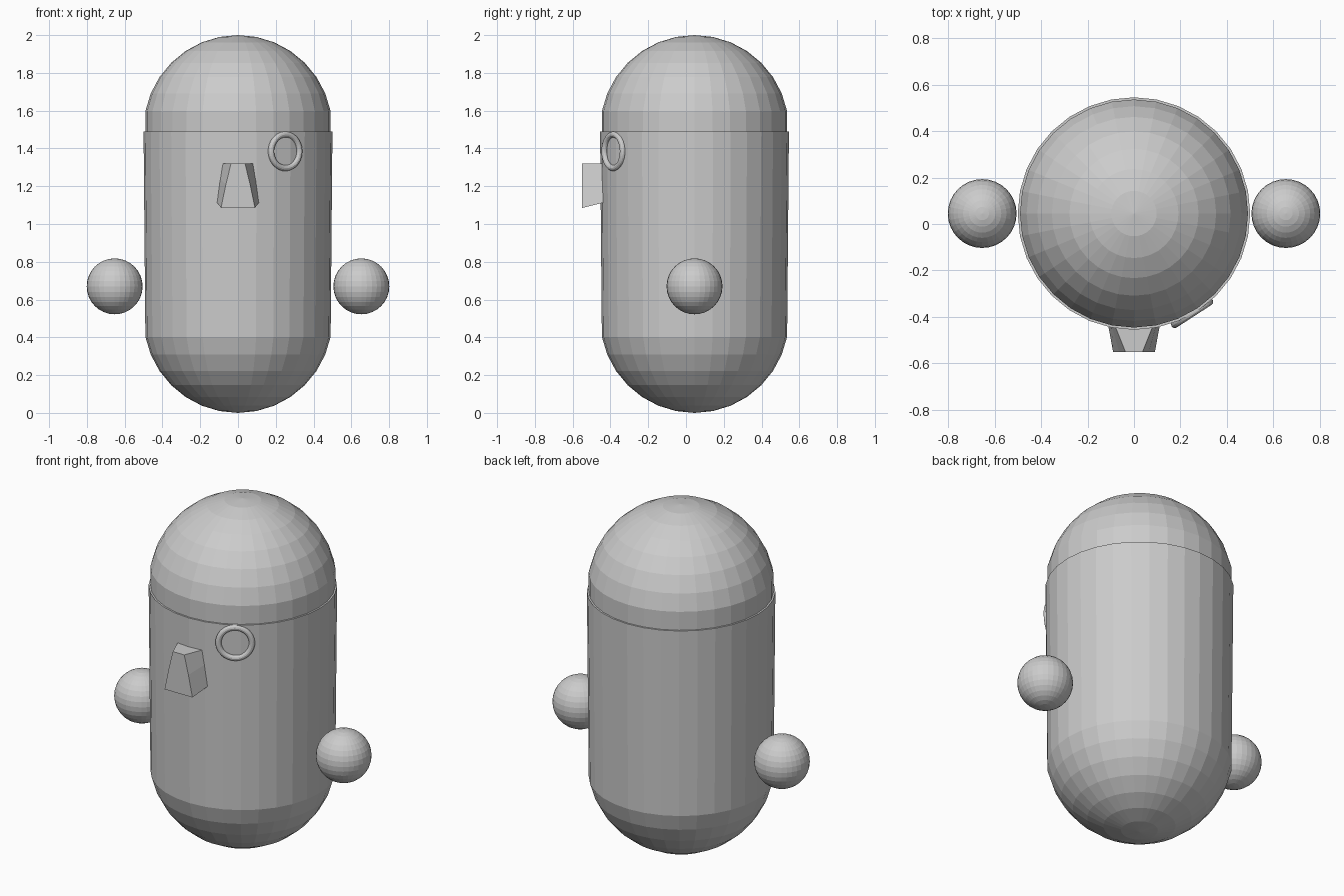
import bpy, bmesh, math
from mathutils import Matrix

if "Cube" in bpy.data.objects:
    bpy.data.objects.remove(bpy.data.objects["Cube"])

CY = 0.045          # body axis offset in y
R = 0.5
STEP = math.pi / 16

grey = bpy.data.materials.new("light_grey")
grey.diffuse_color = (0.6, 0.6, 0.6, 1)
grey.use_nodes = True
grey.node_tree.nodes["Principled BSDF"].inputs["Base Color"].default_value = grey.diffuse_color


def make(name, bm):
    bmesh.ops.recalc_face_normals(bm, faces=bm.faces)
    mesh = bpy.data.meshes.new(name)
    bm.to_mesh(mesh)
    bm.free()
    mesh.materials.append(grey)
    ob = bpy.data.objects.new(name, mesh)
    bpy.context.collection.objects.link(ob)
    return ob


def lathe(name, profile, n=32):
    """Revolve (radius, z) points about the body axis; radius 0 makes a pole."""
    bm = bmesh.new()
    rings = []
    for r, z in profile:
        if r < 1e-5:
            rings.append([bm.verts.new((0, CY, z))] * n)
        else:
            rings.append([bm.verts.new((r * math.cos(2 * math.pi * i / n),
                                        CY + r * math.sin(2 * math.pi * i / n), z))
                          for i in range(n)])
    for a, b in zip(rings, rings[1:]):
        for i in range(n):
            j = (i + 1) % n
            quad = list(dict.fromkeys((a[i], a[j], b[j], b[i])))
            bm.faces.new(quad)
    return make(name, bm)


# Rounded lower shell, flaring slightly up to its rim
arc = [(R * math.sin(k * STEP), R * math.cos(k * STEP)) for k in range(8)]
shell = [(r, 0.5 - h) for r, h in arc] + [(R, 1.49), (arc[-1][0] - 0.002, 1.49)]
lathe("body_shell", shell)

# Domed head, its straight wall tucked inside the shell
lathe("head_dome", [(r, 1.5 + h) for r, h in arc] + [(arc[-1][0], 1.45)])

# Ball hands
for side, label in ((-1, "left"), (1, "right")):
    bm = bmesh.new()
    bmesh.ops.create_uvsphere(bm, u_segments=32, v_segments=16, radius=0.148,
                              matrix=Matrix.Translation((side * 0.653, CY, 0.67)))
    make("hand_" + label, bm)

# Single ring eye lying against the curved wall
bpy.ops.mesh.primitive_torus_add(major_segments=48, minor_segments=12,
                                 major_radius=0.089, minor_radius=0.016)
eye = bpy.context.object
eye.name = "eye_ring"
eye.data.materials.append(grey)
eye.data.transform(Matrix.Translation((0.25, -0.383, 1.385))
                   @ Matrix.Rotation(math.radians(33), 4, 'Z')
                   @ Matrix.Rotation(math.radians(90), 4, 'X'))

# Wedge nose: half outlines of front and rear, mirrored
bm = bmesh.new()
front_half = [(0.037, -0.55, 1.32), (0.064, -0.55, 1.21), (0.09, -0.55, 1.085)]
rear_half = [(0.085, -0.43, 1.32), (0.097, -0.43, 1.24), (0.112, -0.43, 1.115)]


def outline(half):
    return [bm.verts.new(p) for p in half] + \
           [bm.verts.new((-x, y, z)) for x, y, z in reversed(half)]


front, rear = outline(front_half), outline(rear_half)
bm.faces.new(front)
bm.faces.new(rear[::-1])
for i in range(6):
    j = (i + 1) % 6
    bm.faces.new((front[i], rear[i], rear[j], front[j]))
make("nose", bm)
